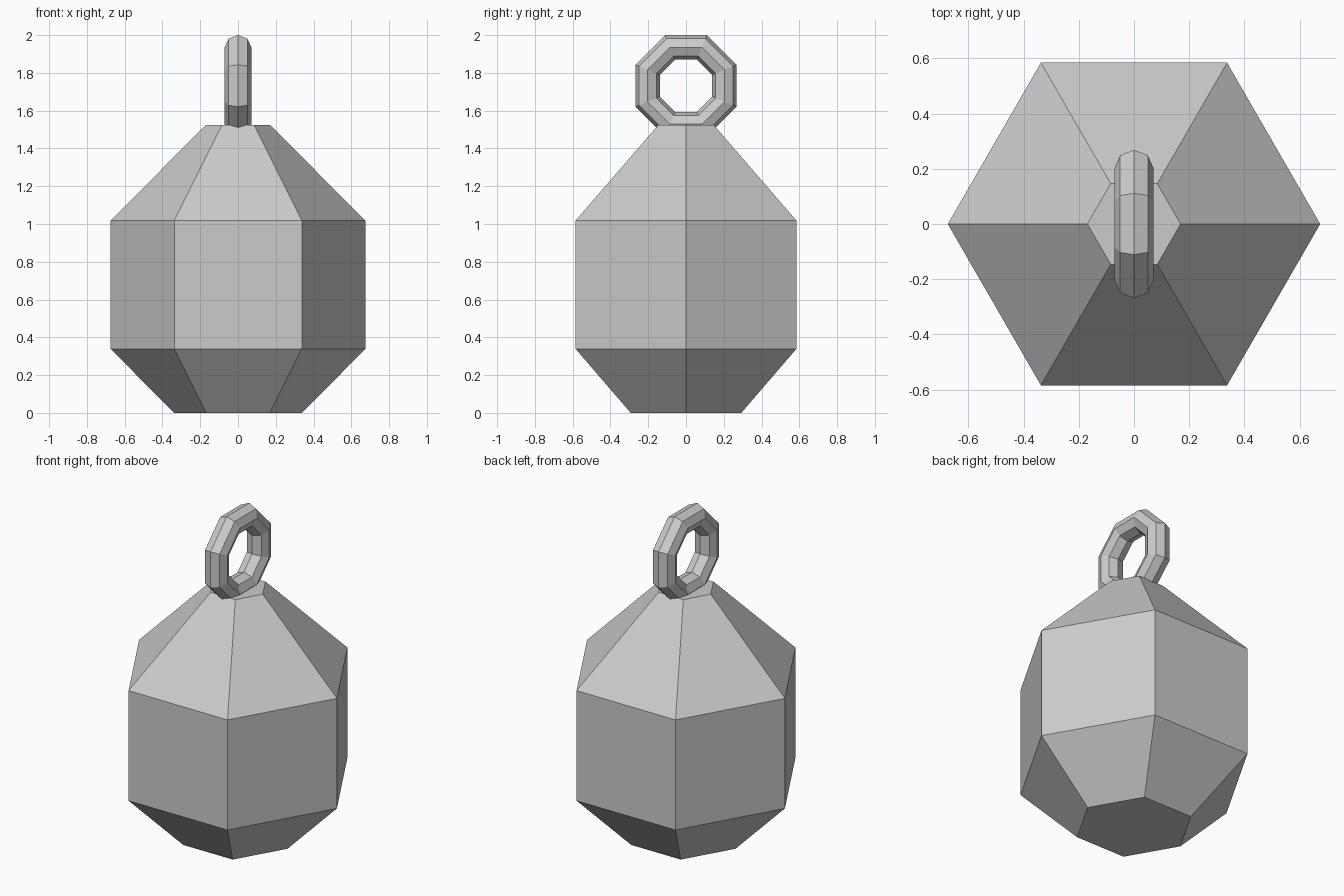
import bpy
import bmesh
from math import cos, sin, pi

cube = bpy.data.objects.get("Cube")
if cube:
    bpy.data.objects.remove(cube, do_unlink=True)

grey = bpy.data.materials.new("plain grey")
grey.use_nodes = True
colour = (0.6, 0.6, 0.6, 1)
grey.diffuse_color = colour
grey.node_tree.nodes["Principled BSDF"].inputs["Base Color"].default_value = colour


def skin_loops(name, loops, closed):
    """Join successive vertex loops with quads; cap the ends or close the chain."""
    bm = bmesh.new()
    rows = [[bm.verts.new(p) for p in loop] for loop in loops]
    pairs = list(zip(rows, rows[1:]))
    if closed:
        pairs.append((rows[-1], rows[0]))
    else:
        bm.faces.new(rows[0])
        bm.faces.new(rows[-1])
    for a, b in pairs:
        for i in range(len(a)):
            j = (i + 1) % len(a)
            bm.faces.new((a[i], a[j], b[j], b[i]))
    bmesh.ops.recalc_face_normals(bm, faces=bm.faces)
    mesh = bpy.data.meshes.new(name)
    bm.to_mesh(mesh)
    bm.free()
    mesh.materials.append(grey)
    obj = bpy.data.objects.new(name, mesh)
    bpy.context.collection.objects.link(obj)
    return obj


# Six-sided body, tapered at both ends: (radius, height)
profile = [(0.338, 0), (0.675, 0.339), (0.675, 1.018), (0.169, 1.525)]
skin_loops("body", [[(r * cos(i * pi / 3), r * sin(i * pi / 3), z)
                     for i in range(6)] for r, z in profile], closed=False)

# Upright hanging ring, eight segments with an eight-sided section
RING, TUBE, CENTRE, SIDES = 0.22, 0.0705, 1.732, 8
step = 2 * pi / SIDES
ring_loops = []
for i in range(SIDES):
    angle = (i + 0.5) * step
    ring_loops.append([(TUBE * sin(j * step),
                        (RING + TUBE * cos(j * step)) * cos(angle),
                        CENTRE + (RING + TUBE * cos(j * step)) * sin(angle))
                       for j in range(SIDES)])
skin_loops("hanging_ring", ring_loops, closed=True)
